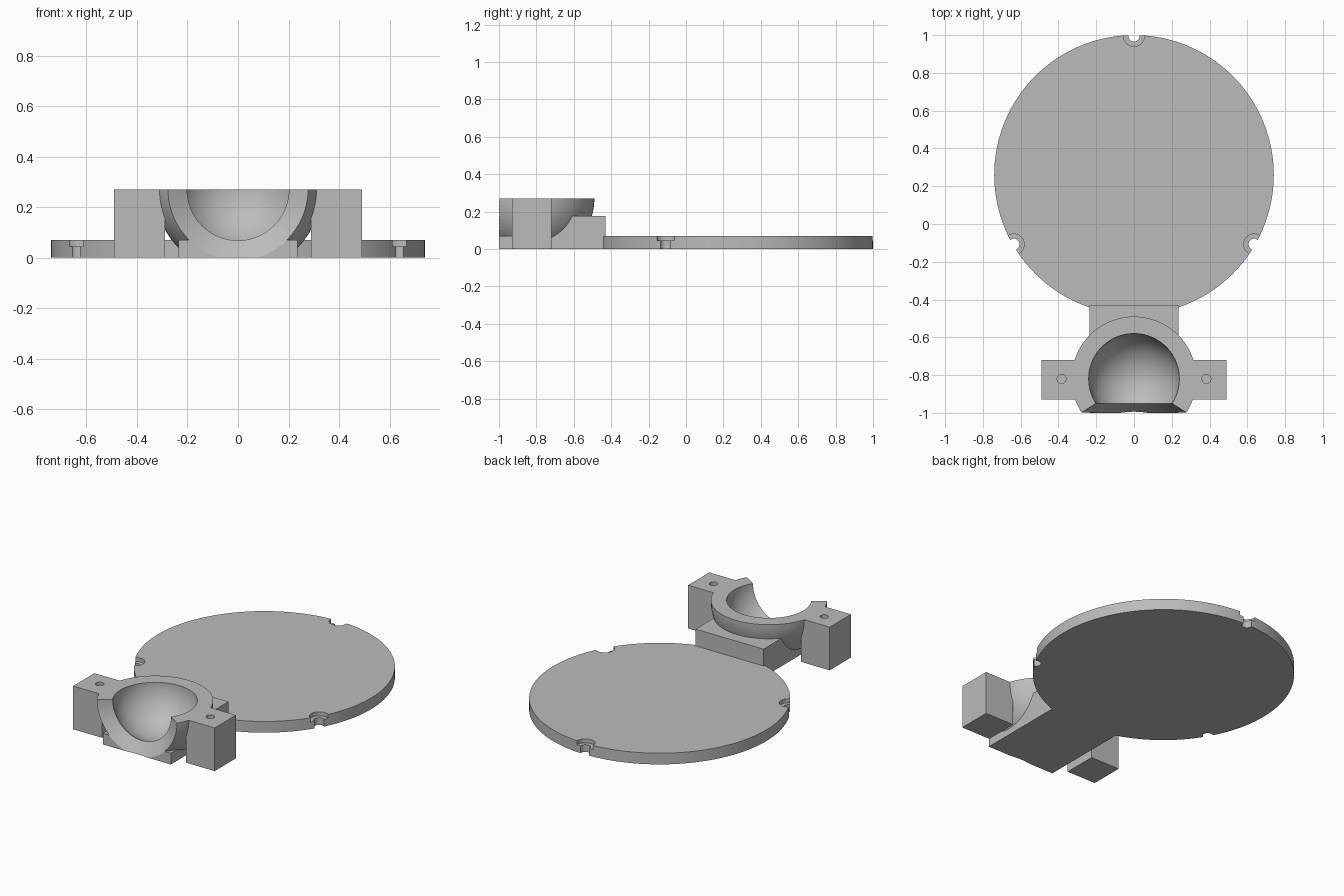
import bpy, bmesh, math
from mathutils import Matrix, Vector

if "Cube" in bpy.data.objects:
    bpy.data.objects.remove(bpy.data.objects["Cube"])

grey = bpy.data.materials.new("plain_grey")
grey.diffuse_color = (0.5, 0.5, 0.5, 1)
grey.use_nodes = True
grey.node_tree.nodes["Principled BSDF"].inputs["Base Color"].default_value = grey.diffuse_color

BOWL = Vector((0, -0.82, 0.27))   # centre of the spherical cup
R_OUT, R_IN = 0.33, 0.24
DISC_Y, DISC_R, DISC_H = 0.26, 0.74, 0.07


def finish(name, bm):
    bmesh.ops.recalc_face_normals(bm, faces=bm.faces)
    me = bpy.data.meshes.new(name)
    bm.to_mesh(me)
    bm.free()
    me.materials.append(grey)
    ob = bpy.data.objects.new(name, me)
    bpy.context.collection.objects.link(ob)
    return ob


def box(name, x0, x1, y0, y1, z0, z1):
    bm = bmesh.new()
    m = Matrix.Translation(((x0 + x1) / 2, (y0 + y1) / 2, (z0 + z1) / 2)) @ \
        Matrix.Diagonal((x1 - x0, y1 - y0, z1 - z0, 1))
    bmesh.ops.create_cube(bm, size=1, matrix=m)
    return finish(name, bm)


def cyl(name, x, y, z0, z1, r, seg=32):
    bm = bmesh.new()
    bmesh.ops.create_cone(bm, cap_ends=True, segments=seg, radius1=r, radius2=r,
                          depth=z1 - z0, matrix=Matrix.Translation((x, y, (z0 + z1) / 2)))
    return finish(name, bm)


def combine(target, tool, op):
    mod = target.modifiers.new(op, 'BOOLEAN')
    mod.operation, mod.solver, mod.object = op, 'EXACT', tool
    bpy.context.view_layer.objects.active = target
    bpy.ops.object.modifier_apply(modifier=mod.name)
    bpy.data.objects.remove(tool)


def smooth(ob):
    bpy.ops.object.select_all(action='DESELECT')
    ob.select_set(True)
    bpy.context.view_layer.objects.active = ob
    bpy.ops.object.shade_smooth_by_angle(angle=math.radians(25))


# Round plate with three counterbored notches on its rim
plate = cyl("round_plate", 0, DISC_Y, 0, DISC_H, DISC_R, 128)
for deg in (90, 210, 330):
    a = math.radians(deg)
    x, y = 0.735 * math.cos(a), DISC_Y + 0.735 * math.sin(a)
    combine(plate, cyl("screw_hole", x, y, -0.05, 0.1, 0.03), 'DIFFERENCE')
    combine(plate, cyl("counterbore", x, y, 0.045, 0.1, 0.055), 'DIFFERENCE')
smooth(plate)

# Outer cup: arc profile spun about the vertical axis, flat at the floor
bm = bmesh.new()
end = math.asin(BOWL.z / R_OUT)
pts = [(0, BOWL.z)] + [(R_OUT * math.cos(end * i / 16), BOWL.z - R_OUT * math.sin(end * i / 16))
                       for i in range(17)] + [(0, 0)]
vs = [bm.verts.new((r, BOWL.y, z)) for r, z in pts]
edges = [bm.edges.new(p) for p in zip(vs, vs[1:])]
bmesh.ops.spin(bm, geom=vs + edges, cent=BOWL, axis=(0, 0, 1), angle=math.tau, steps=80)
bmesh.ops.remove_doubles(bm, verts=bm.verts, dist=1e-5)
cup = finish("cup_mount", bm)

# Foot under the cup, raised block behind it, and two clamp ears
combine(cup, box("foot", -0.235, 0.235, -1.0, -0.6, 0, 0.07), 'UNION')
combine(cup, box("rear_block", -0.235, 0.235, -0.72, -0.43, 0, 0.175), 'UNION')
for s in (-1, 1):
    x0, x1 = sorted((s * 0.29, s * 0.49))
    combine(cup, box("clamp_ear", x0, x1, -0.93, -0.72, 0, 0.27), 'UNION')
    combine(cup, cyl("ear_hole", s * 0.383, BOWL.y, 0.1, 0.35, 0.024, 24), 'DIFFERENCE')

# Spherical cavity
bm = bmesh.new()
bmesh.ops.create_uvsphere(bm, u_segments=80, v_segments=40, radius=R_IN,
                          matrix=Matrix.Translation(BOWL) @ Matrix.Rotation(math.pi / 2, 4, 'X'))
combine(cup, finish("cavity", bm), 'DIFFERENCE')

# Flat front end and flared opening
combine(cup, box("front_trim", -0.6, 0.6, -1.4, -1.0, -0.2, 0.5), 'DIFFERENCE')
bm = bmesh.new()
bmesh.ops.create_cone(bm, cap_ends=True, segments=80, radius1=0.1705, radius2=0.311, depth=0.09,
                      matrix=Matrix.Translation((0, -0.975, BOWL.z)) @
                      Matrix.Rotation(math.pi / 2, 4, 'X'))
combine(cup, finish("flare", bm), 'DIFFERENCE')
smooth(cup)
